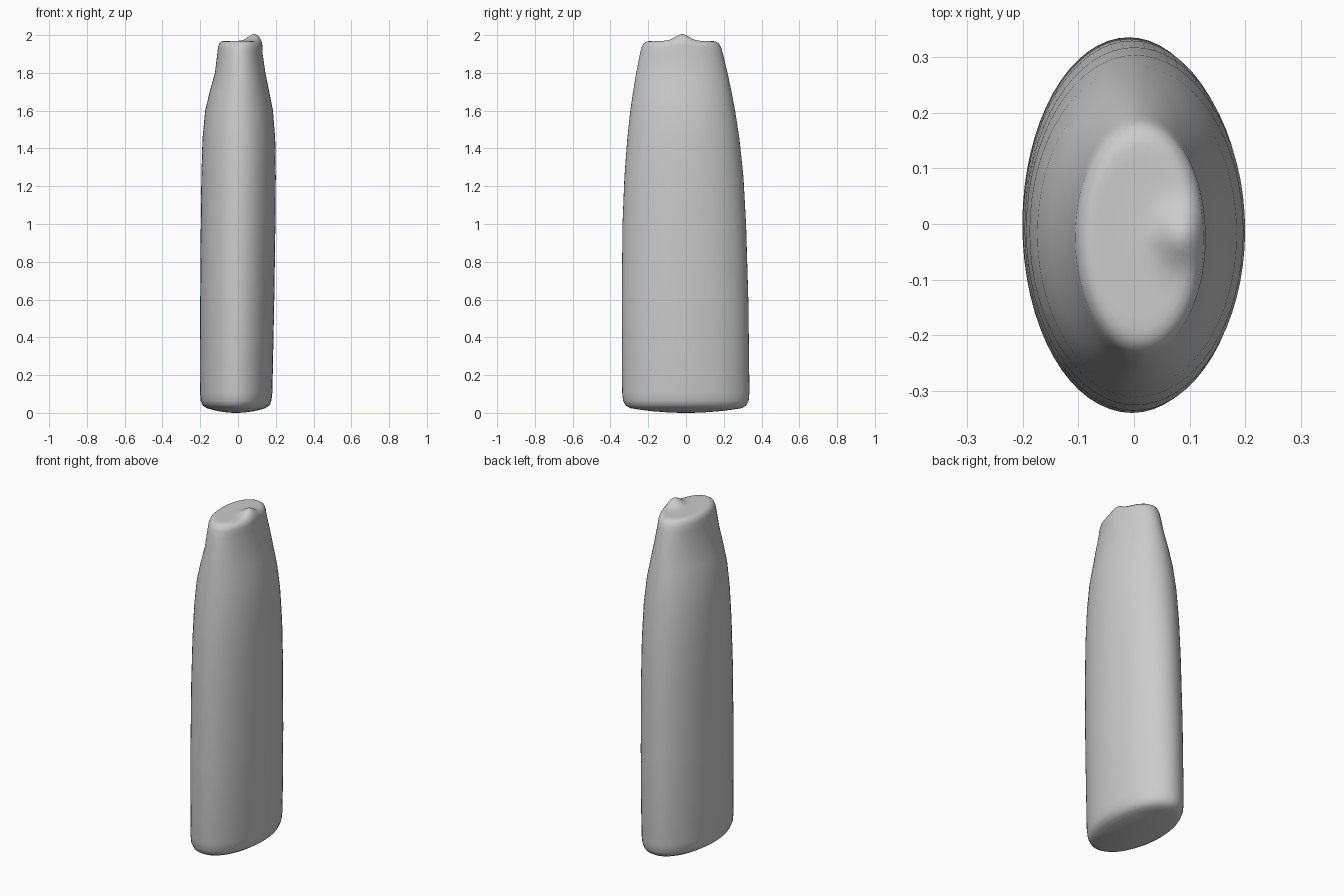
import bpy, bmesh, math

cube = bpy.data.objects.get("Cube")
if cube:
    bpy.data.objects.remove(cube, do_unlink=True)

SIDES = 64
# Body sections: height, x min, x max, y min, y max
SECTIONS = [
    (0.025, -0.165, 0.145, -0.295, 0.295), (0.04, -0.188, 0.167, -0.32, 0.32),
    (0.065, -0.198, 0.177, -0.333, 0.332), (0.11, -0.201, 0.182, -0.338, 0.336),
    (0.6, -0.2, 0.192, -0.34, 0.33), (1.0, -0.197, 0.198, -0.336, 0.318),
    (1.25, -0.194, 0.2, -0.326, 0.304), (1.45, -0.188, 0.197, -0.311, 0.283),
    (1.6, -0.174, 0.185, -0.295, 0.26), (1.7, -0.15, 0.165, -0.28, 0.241),
    (1.8, -0.122, 0.145, -0.264, 0.22), (1.9, -0.11, 0.13, -0.244, 0.196),
    (1.935, -0.106, 0.129, -0.235, 0.186), (1.955, -0.1, 0.125, -0.225, 0.175),
    (1.966, -0.088, 0.112, -0.208, 0.158),
]


def top_height(x, y):
    """Flat cut top with a rounded lump on the left edge."""
    return 0.037 * math.exp(-((x - 0.085) / 0.042) ** 2 - ((y + 0.02) / 0.05) ** 2)


def add_ring(bm, section, scale=1.0, z=None):
    h, x0, x1, y0, y1 = section
    ring = []
    for i in range(SIDES):
        a = math.tau * i / SIDES
        x = (x0 + x1) / 2 + scale * (x1 - x0) / 2 * math.cos(a)
        y = (y0 + y1) / 2 + scale * (y1 - y0) / 2 * math.sin(a)
        ring.append(bm.verts.new((x, y, h if z is None else z)))
    return ring


bm = bmesh.new()
rings = []
# Gently domed base
for s in (0.08, 0.3, 0.6, 0.85):
    rings.append(add_ring(bm, SECTIONS[0], s, 0.025 * s ** 2))
# Tapering oval wall
rings += [add_ring(bm, s) for s in SECTIONS]
# Cut top
for s in (0.9, 0.78, 0.65, 0.5, 0.35, 0.2, 0.08):
    rings.append(add_ring(bm, SECTIONS[-1], s, 1.969))

for a, b in zip(rings, rings[1:]):
    for i in range(SIDES):
        j = (i + 1) % SIDES
        bm.faces.new((a[i], a[j], b[j], b[i]))
bm.faces.new(rings[0][::-1])
bm.faces.new(rings[-1])

# Raise the lump, fading it out down the wall
for v in bm.verts:
    if v.co.z > 1.88:
        v.co.z += top_height(v.co.x, v.co.y) * min(1, (v.co.z - 1.88) / 0.08)
low = min(v.co.z for v in bm.verts)
for v in bm.verts:
    v.co.z = (v.co.z - low) if v.co.z < 0.02 else v.co.z
bmesh.ops.recalc_face_normals(bm, faces=bm.faces)

mesh = bpy.data.meshes.new("tapered_body")
bm.to_mesh(mesh)
bm.free()
body = bpy.data.objects.new("tapered_body", mesh)
bpy.context.collection.objects.link(body)

# Single plain grey
grey = bpy.data.materials.new("plain_grey")
grey.use_nodes = True
color = (0.6, 0.6, 0.6, 1)
grey.diffuse_color = color
grey.node_tree.nodes["Principled BSDF"].inputs["Base Color"].default_value = color
mesh.materials.append(grey)

bpy.context.view_layer.objects.active = body
body.select_set(True)
bpy.ops.object.shade_smooth_by_angle(angle=math.radians(60))
